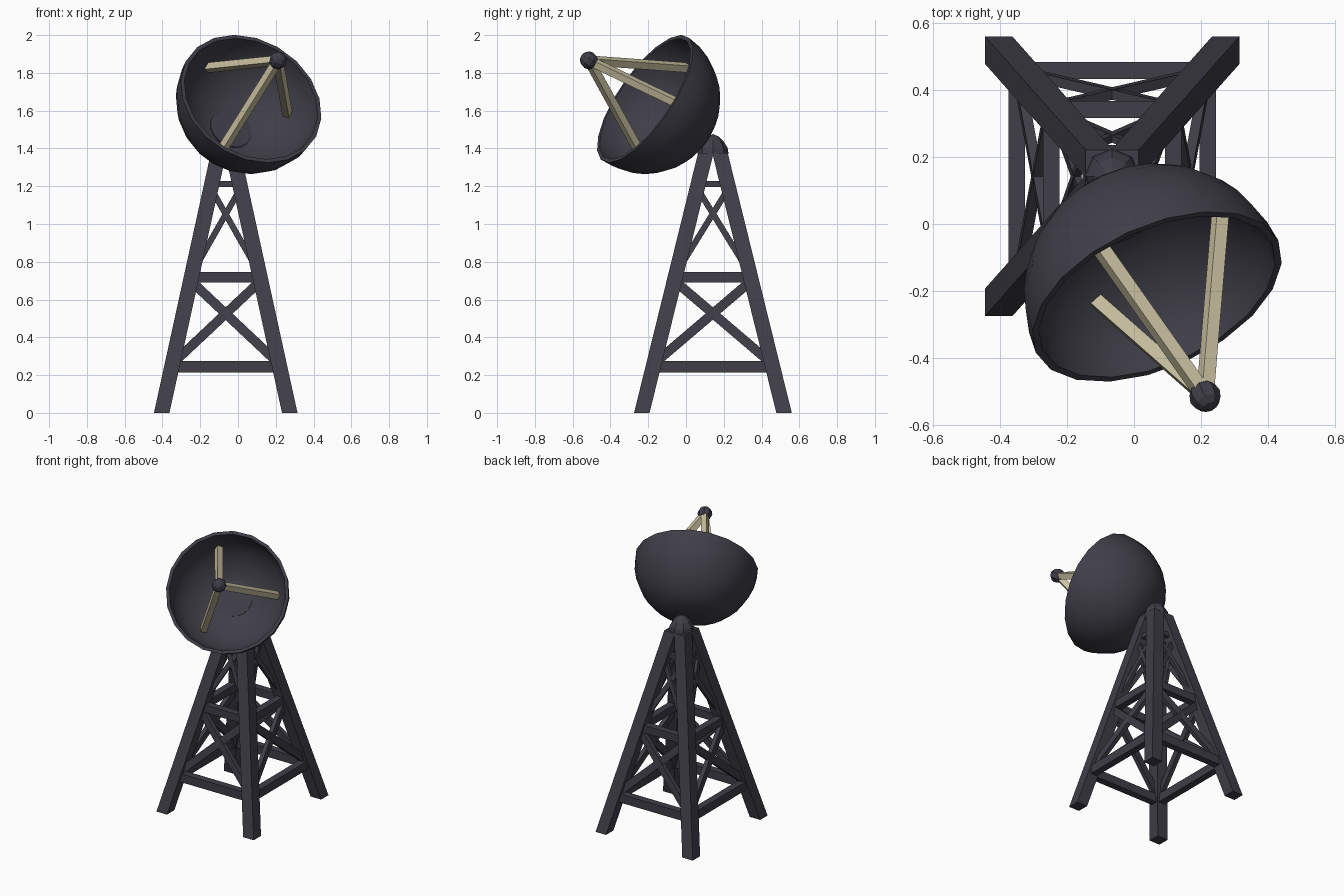
import bpy, bmesh, math
from mathutils import Vector, Matrix

if "Cube" in bpy.data.objects:
    bpy.data.objects.remove(bpy.data.objects["Cube"], do_unlink=True)


def material(name, rgb):
    m = bpy.data.materials.new(name)
    m.use_nodes = True
    m.diffuse_color = (*rgb, 1)
    m.node_tree.nodes["Principled BSDF"].inputs["Base Color"].default_value = (*rgb, 1)
    return m


DARK = material("dark slate", (0.050, 0.048, 0.064))
TAN = material("pale tan", (0.60, 0.54, 0.36))


def finish(bm, name, mat, matrix, smooth=False):
    """Turn a bmesh into an object, with optional smooth shading."""
    bmesh.ops.transform(bm, matrix=matrix, verts=bm.verts)
    bmesh.ops.recalc_face_normals(bm, faces=bm.faces)
    mesh = bpy.data.meshes.new(name)
    bm.to_mesh(mesh)
    bm.free()
    mesh.materials.append(mat)
    ob = bpy.data.objects.new(name, mesh)
    bpy.context.collection.objects.link(ob)
    if smooth:
        bpy.ops.object.select_all(action='DESELECT')
        ob.select_set(True)
        bpy.context.view_layer.objects.active = ob
        bpy.ops.object.shade_smooth_by_angle(angle=math.radians(32))


def beam(name, a, b, u, v, mat):
    """Box from a to b whose cross-section edges are the vectors u and v."""
    frame = Matrix((u, v, b - a)).transposed().to_4x4()
    frame.translation = (a + b) / 2
    bm = bmesh.new()
    bmesh.ops.create_cube(bm, size=1)
    finish(bm, name, mat, frame)


def lathe(name, profile, sides, matrix, smooth):
    """Spin (radius, height) points around the local z axis."""
    bm = bmesh.new()
    vs = [bm.verts.new((r, 0, z)) for r, z in profile]
    edges = [bm.edges.new(p) for p in zip(vs, vs[1:])]
    bmesh.ops.spin(bm, geom=vs + edges, cent=(0, 0, 0), axis=(0, 0, 1),
                   angle=math.tau, steps=sides, use_duplicate=False)
    bmesh.ops.remove_doubles(bm, verts=bm.verts, dist=1e-4)
    finish(bm, name, DARK, matrix, smooth)


# Lattice tower: four leaning legs, slightly deeper than wide at the ground
BASE = Vector((-0.065, 0.1425, 0))
X, Y, Z = Vector((1, 0, 0)), Vector((0, 1, 0)), Vector((0, 0, 1))
CORNERS = [(-1, -1), (1, -1), (1, 1), (-1, 1)]


def leg_point(k, z):
    sx, sy = CORNERS[k % 4]
    return BASE + Vector((sx * (0.339 - 0.2188 * z), sy * (0.3765 - 0.2464 * z), z))


for k, name in enumerate(("front_right", "front_left", "back_left", "back_right")):
    beam(name + "_leg", leg_point(k, 0), leg_point(k, 1.375), X * 0.082, Y * 0.082, DARK)

# Level rails and crossed braces on each side of the tower
RAILS = (("lower", 0.245, 0.06, 0.05), ("middle", 0.718, 0.054, 0.05), ("upper", 1.212, 0.03, 0.03))
BRACES = (("lower", 0.26, 0.70, 0.05, 0.03), ("upper", 0.74, 1.19, 0.032, 0.022))
for k, side in enumerate(("front", "left", "back", "right")):
    facing = Y if k % 2 == 0 else X
    for level, z, tall, deep in RAILS:
        beam(f"{side}_{level}_rail", leg_point(k, z), leg_point(k + 1, z),
             facing * deep, Z * tall, DARK)
    for level, z0, z1, wide, deep in BRACES:
        for i, j, label in ((k, k + 1, "rising"), (k + 1, k, "falling")):
            a, b = leg_point(i, z0), leg_point(j, z1)
            across = (b - a).cross(facing).normalized()
            beam(f"{side}_{level}_{label}_brace", a, b, facing * deep, across * wide, DARK)

# Rounded cap on top of the tower
lathe("tower_cap", [(0, 1.37), (0.083, 1.37), (0.077, 1.405), (0.055, 1.44), (0.03, 1.463), (0, 1.476)],
      8, Matrix.Translation(BASE), False)

# Dish: rounded bowl with a thin rim
CENTRE = Vector((0.069, -0.217, 1.663))
AXIS = Vector((0.355, -0.77, 0.53)).normalized()
TILT = AXIS.to_track_quat('Z', 'Y').to_matrix().to_4x4()
DISH = Matrix.Translation(CENTRE) @ TILT
ANGLES = [math.radians(p) for p in (18, 28, 38, 48, 58, 68, 79, 90)]
outer = [(0.399 * math.sin(p), -0.399 * math.cos(p)) for p in ANGLES]
inner = [(0.378 * math.sin(p), -0.32 * math.cos(p)) for p in reversed(ANGLES)]
lathe("dish", [(0, -0.385)] + outer + inner + [(0, -0.31)], 20, DISH, True)

# Flat disc in the floor of the dish
lathe("dish_floor_disc", [(0, -0.33), (0.115, -0.33), (0.115, -0.298), (0, -0.298)], 20, DISH, True)

# Receiver ball held in front of the dish by three struts
FOCUS = Vector((0.212, -0.514, 1.866))
bm = bmesh.new()
bmesh.ops.create_uvsphere(bm, u_segments=8, v_segments=6, radius=0.048)
finish(bm, "receiver_ball", DARK, Matrix.Translation(FOCUS) @ TILT)

FEET = {"lower": (-0.105, -0.235, 1.36), "upper": (-0.165, 0.02, 1.827), "left": (0.262, 0.08, 1.58)}
for label, foot in FEET.items():
    foot = Vector(foot)
    run = (foot - FOCUS).normalized()
    tangent = AXIS.cross(run).normalized()
    normal = run.cross(tangent)
    # square section turned edge-on to the dish axis
    beam(label + "_strut", FOCUS, foot, (tangent + normal) * 0.028, (tangent - normal) * 0.028, TAN)
